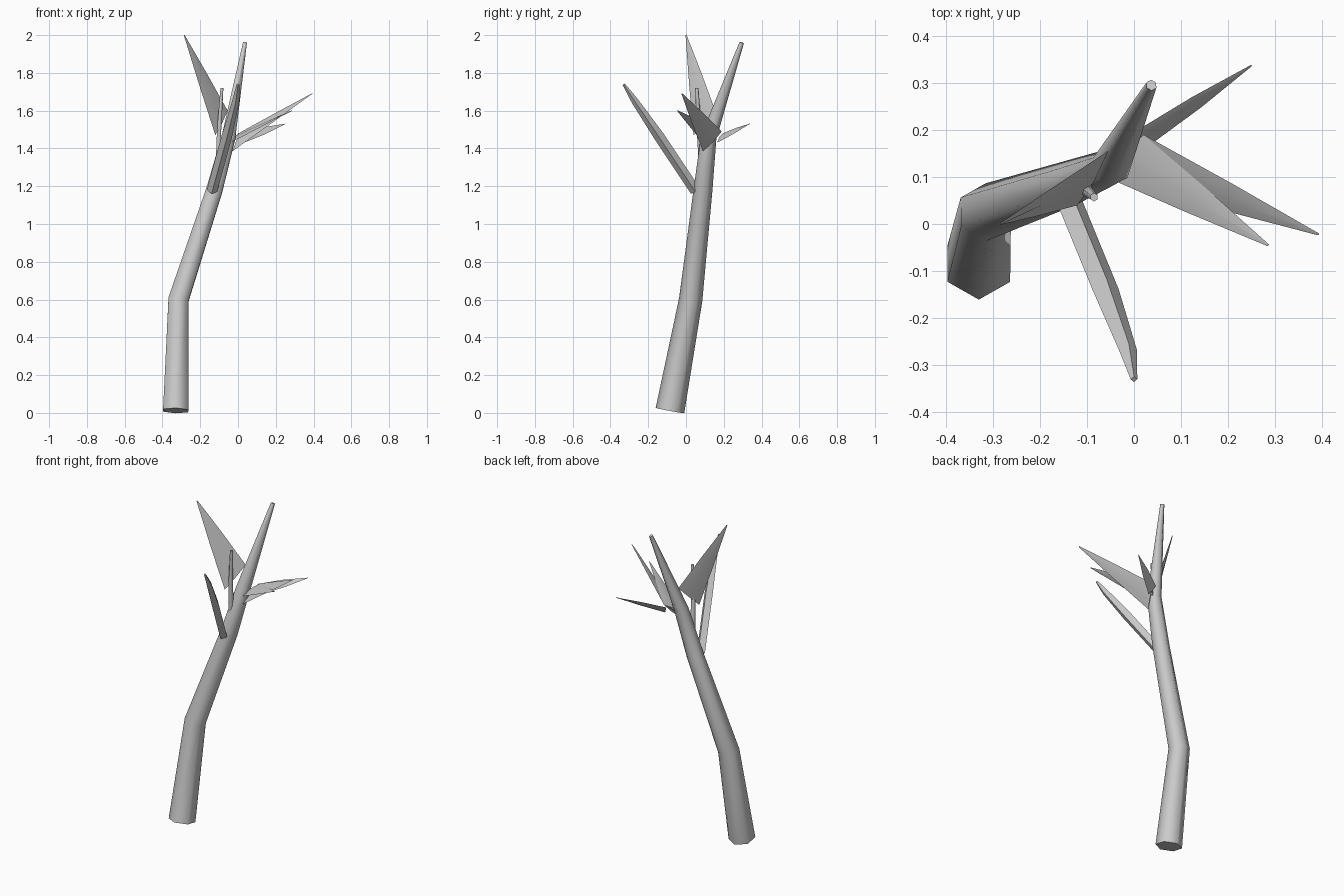
import bpy, bmesh, math
from mathutils import Vector

if "Cube" in bpy.data.objects:
    bpy.data.objects.remove(bpy.data.objects["Cube"], do_unlink=True)

bark = bpy.data.materials.new("pale grey bark")
bark.use_nodes = True
GREY = (0.6, 0.6, 0.6, 1)
bark.diffuse_color = GREY
bark.node_tree.nodes["Principled BSDF"].inputs["Base Color"].default_value = GREY


def loft(name, rings, smooth_angle):
    """Skin a list of equal vertex rings and cap both ends."""
    bm = bmesh.new()
    loops = [[bm.verts.new(p) for p in ring] for ring in rings]
    n = len(loops[0])
    for low, high in zip(loops, loops[1:]):
        for i in range(n):
            j = (i + 1) % n
            bm.faces.new((low[i], low[j], high[j], high[i]))
    bm.faces.new(loops[0][::-1])
    bm.faces.new(loops[-1])
    bmesh.ops.recalc_face_normals(bm, faces=bm.faces)
    mesh = bpy.data.meshes.new(name)
    bm.to_mesh(mesh)
    bm.free()
    mesh.materials.append(bark)
    obj = bpy.data.objects.new(name, mesh)
    bpy.context.collection.objects.link(obj)
    bpy.ops.object.select_all(action='DESELECT')
    obj.select_set(True)
    bpy.context.view_layer.objects.active = obj
    bpy.ops.object.shade_smooth_by_angle(angle=math.radians(smooth_angle))


def limb(name, path, sides=6):
    """Tapered tube through (x, y, z, radius) stations."""
    pts = [Vector(p[:3]) for p in path]
    rings = []
    for k, p in enumerate(pts):
        along = pts[min(k + 1, len(pts) - 1)] - pts[max(k - 1, 0)]
        turn = Vector((0, 0, 1)).rotation_difference(along)
        ring = []
        for i in range(sides):
            a = math.tau * i / sides - math.pi / 2
            ring.append(p + turn @ Vector((math.cos(a), math.sin(a), 0)) * path[k][3])
        rings.append(ring)
    loft(name, rings, 65)


def leaf(name, edge_a, edge_b, tip, mid_width=0.55, thick=0.006):
    """Thin pointed blade from a two-cornered base to a tip."""
    a, b, tip = Vector(edge_a), Vector(edge_b), Vector(tip)
    base = (a + b) / 2
    half = (a - b) / 2
    normal = half.cross(tip - base).normalized()
    rings = []
    for t, w in ((0, 1), (0.5, mid_width), (1, 0.04)):
        c = base.lerp(tip, t)
        up = normal * thick * (0.3 + 0.7 * w)
        rings.append([c + half * w, c + up, c - half * w, c - up])
    loft(name, rings, 65)


# Trunk with its leading shoot
limb("trunk", [(-0.33, -0.085, 0.012, 0.077), (-0.315, 0.025, 0.6, 0.062),
               (-0.125, 0.09, 1.18, 0.05), (-0.05, 0.12, 1.46, 0.042),
               (0.037, 0.295, 1.96, 0.012)])

# Side branches
limb("front_branch", [(-0.138, 0.05, 1.175, 0.028), (-0.06, -0.14, 1.46, 0.028),
                      (-0.012, -0.27, 1.65, 0.019), (0, -0.33, 1.74, 0.007)], 4)
limb("upright_twig", [(-0.105, 0.085, 1.28, 0.016), (-0.1, 0.07, 1.5, 0.013),
                      (-0.085, 0.057, 1.72, 0.009)])

# Leaf blades around the crown
leaf("tall_leaf", (-0.055, 0.155, 1.6), (-0.12, 0.04, 1.47), (-0.285, 0, 2))
leaf("long_leaf", (0.02, 0.19, 1.49), (-0.03, 0.09, 1.385), (0.392, -0.022, 1.69))
leaf("wide_leaf", (0.02, 0.19, 1.49), (-0.06, 0.1, 1.42), (0.285, -0.045, 1.6))
leaf("back_leaf", (0, 0.195, 1.48), (0.03, 0.165, 1.43), (0.25, 0.337, 1.53), 0.7)
